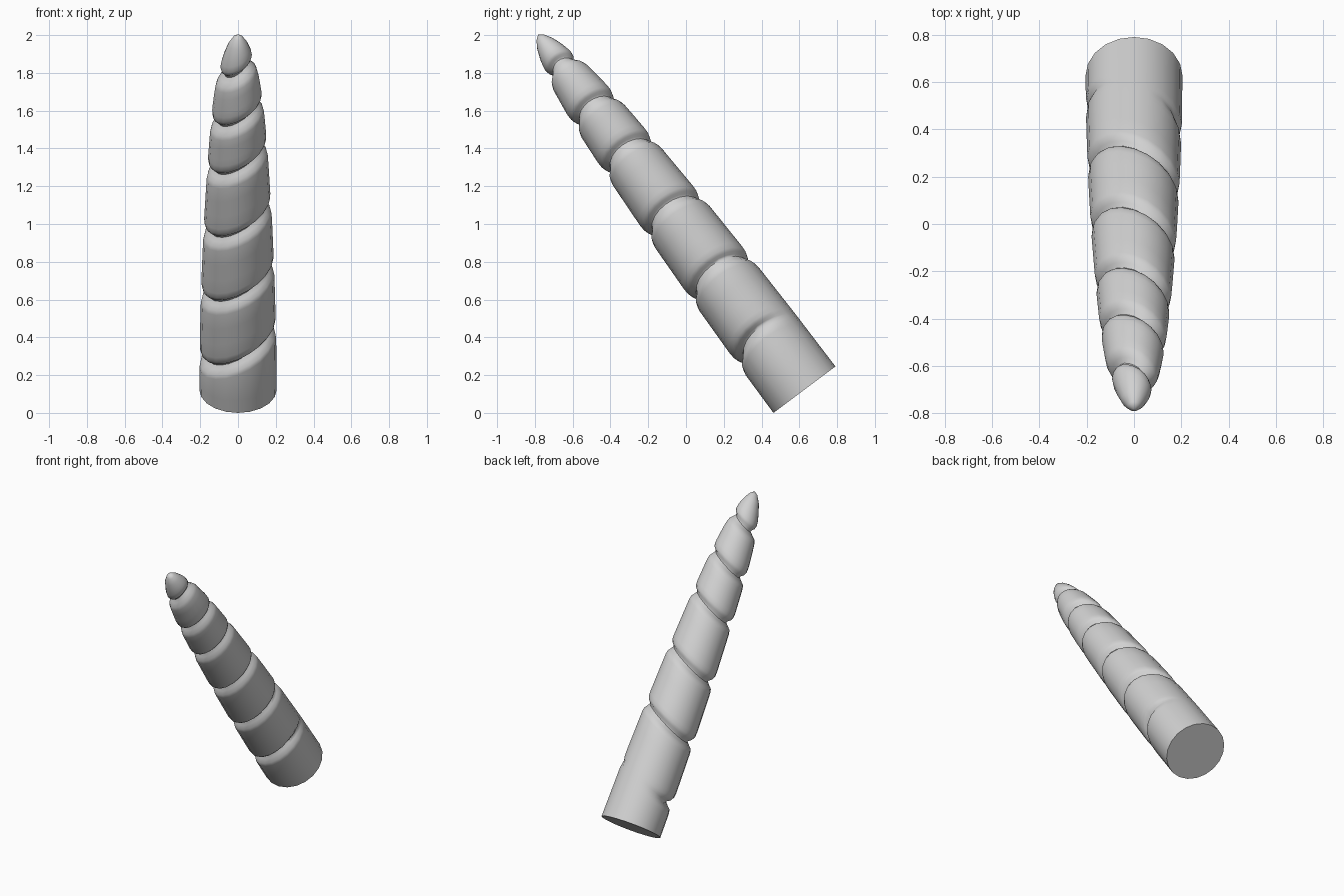
import bpy, bmesh, math
from mathutils import Vector

if "Cube" in bpy.data.objects:
    bpy.data.objects.remove(bpy.data.objects["Cube"])

SIDES = 20
BASE = Vector((0, 0.627, 0.123))
AXIS = Vector((0, -0.6, 0.8))
UP = Vector((0, 0.8, 0.6))
LENGTH = 2.35

# outer taper: distance along the axis, radius
TAPER = [(0, .205), (.35, .202), (.75, .193), (1.1, .181), (1.5, .161), (1.75, .145),
         (1.93, .13), (2.07, .111), (2.17, .088), (2.25, .067), (2.31, .042), (LENGTH, .01)]
GROOVES = [.313, .73, 1.142, 1.54, 1.84, 2.13]


def radius(s):
    for (s0, r0), (s1, r1) in zip(TAPER, TAPER[1:]):
        if s <= s1:
            return r0 + (r1 - r0) * max(0, s - s0) / (s1 - s0)
    return TAPER[-1][1]


# rows along the horn: position, share of groove depth, which groove, slant amount
rows = [(0, 0, None, 0), (.08, 0, None, .2)]
for i, g in enumerate(GROOVES):
    for off, cut in [(-.065, 0), (-.04, .12), (-.02, .6), (0, 1), (.012, .85),
                     (.025, .35), (.045, .08), (.075, 0)]:
        rows.append((g + off, cut, i, 1))
    if i + 1 < len(GROOVES):
        gap = GROOVES[i + 1] - g
        for t in (.38, .62):
            rows.append((g + gap * t, 0, None, 1))
rows += [(2.24, 0, None, .7), (2.29, 0, None, .3), (2.33, 0, None, 0)]

# horn body with slanted ring grooves
bm = bmesh.new()
rings = []
for s, cut, index, slant in rows:
    ring = []
    for k in range(SIDES):
        a = 2 * math.pi * k / SIDES
        cx, cu = math.cos(a), math.sin(a)
        pos = min(s + slant * .47 * radius(s) * cx, LENGTH - .01)
        depth = .034 - .005 * cu - .004 * cx
        if index == 0:                      # lowest groove fades out at the back
            depth = .045 * min(1, max(0, .75 - cu))
        r = radius(pos) - depth * cut
        ring.append(bm.verts.new(BASE + AXIS * pos + Vector((1, 0, 0)) * r * cx + UP * r * cu))
    rings.append(ring)
for low, high in zip(rings, rings[1:]):
    for k in range(SIDES):
        n = (k + 1) % SIDES
        bm.faces.new((low[k], low[n], high[n], high[k]))

# flat base and rounded tip
bm.faces.new(rings[0])
tip = bm.verts.new(BASE + AXIS * LENGTH)
for k in range(SIDES):
    bm.faces.new((rings[-1][k], rings[-1][(k + 1) % SIDES], tip))
bmesh.ops.recalc_face_normals(bm, faces=bm.faces)

mesh = bpy.data.meshes.new("horn")
bm.to_mesh(mesh)
bm.free()
horn = bpy.data.objects.new("horn", mesh)
bpy.context.collection.objects.link(horn)

mat = bpy.data.materials.new("light_grey")
mat.diffuse_color = (.64, .64, .64, 1)
mat.use_nodes = True
mat.node_tree.nodes["Principled BSDF"].inputs["Base Color"].default_value = mat.diffuse_color
mesh.materials.append(mat)

bpy.context.view_layer.objects.active = horn
horn.select_set(True)
bpy.ops.object.shade_smooth_by_angle(angle=math.radians(50))
